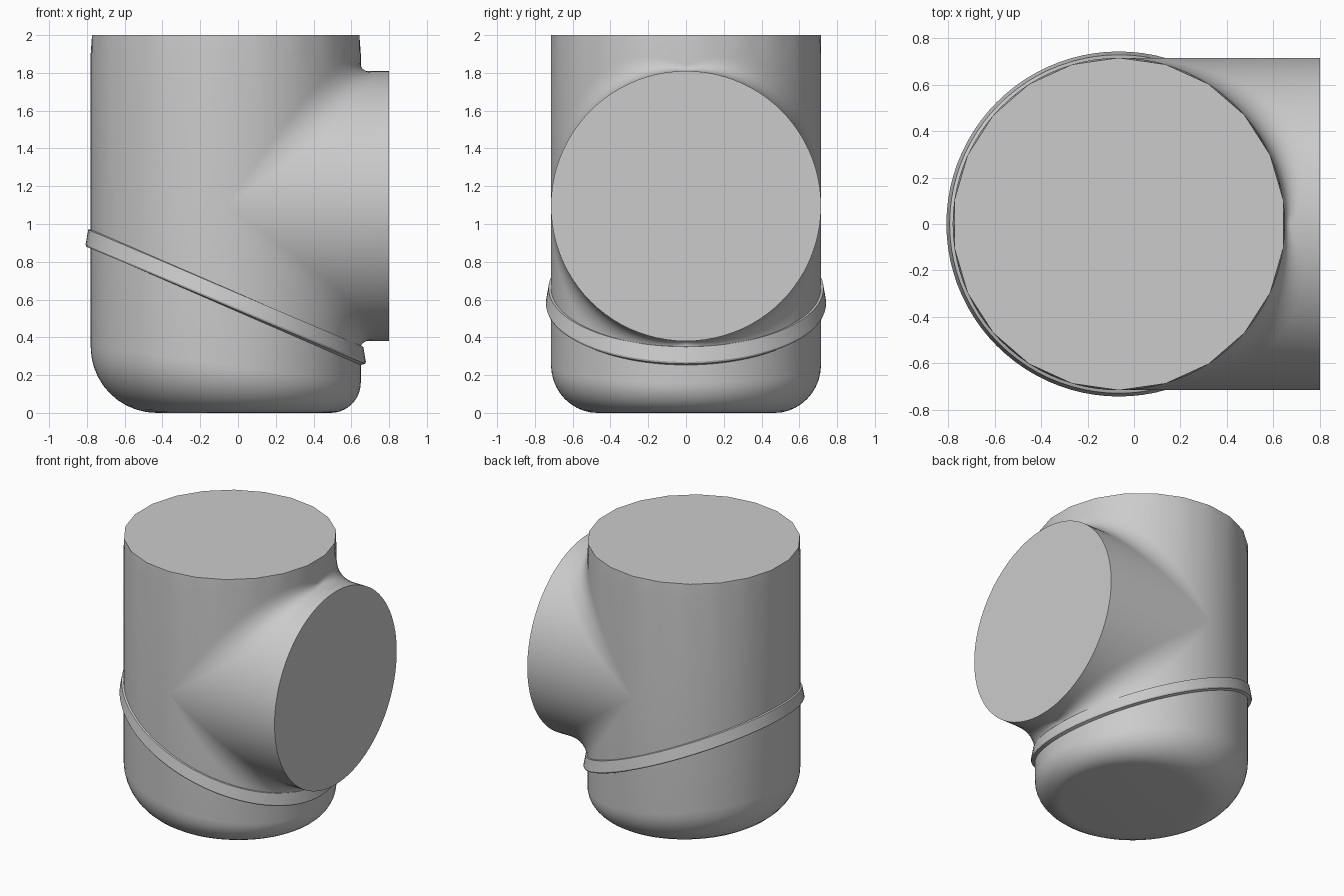
import bpy, bmesh
from math import sin, cos, pi, radians

cube = bpy.data.objects.get("Cube")
if cube:
    bpy.data.objects.remove(cube)

R, CX, CZ = 0.715, -0.065, 1.095     # pipe radius, upright axis x, branch axis z
TOP, END, SEG = 2.0, 0.8, 88
QUARTER = SEG // 4

grey = bpy.data.materials.new("light grey")
grey.use_nodes = True
grey.diffuse_color = (0.6, 0.6, 0.6, 1)
bsdf = next(n for n in grey.node_tree.nodes if n.type == 'BSDF_PRINCIPLED')
bsdf.inputs["Base Color"].default_value = grey.diffuse_color


def angle(i):
    return 2 * pi * i / SEG


def add_strips(bm, columns, closed=False):
    """Skin neighbouring columns of points with quads."""
    cols = [[bm.verts.new(p) for p in col] for col in columns]
    following = cols[1:] + cols[:1] if closed else cols[1:]
    for a, b in zip(cols, following):
        for j in range(len(a) - 1):
            bm.faces.new((a[j], b[j], b[j + 1], a[j + 1]))


def finish(name, bm):
    bmesh.ops.recalc_face_normals(bm, faces=bm.faces)
    mesh = bpy.data.meshes.new(name)
    bm.to_mesh(mesh)
    bm.free()
    mesh.materials.append(grey)
    ob = bpy.data.objects.new(name, mesh)
    bpy.context.collection.objects.link(ob)
    bpy.ops.object.select_all(action='DESELECT')
    ob.select_set(True)
    bpy.context.view_layer.objects.active = ob
    bpy.ops.object.shade_smooth_by_angle(angle=radians(30))
    return ob


def upright(i, z, r=R):
    t = angle(i)
    return (CX + r * cos(t), r * sin(t), z)


def upper_wall(i, z):
    # the rim is a 22-sided polygon that blends into the round wall
    step = 2 * pi / 22
    local = ((i - QUARTER) % 4) * step / 4 - step / 2
    rim = R * cos(step / 2) / cos(local)
    return [upright(i, TOP, rim), upright(i, 1.9), upright(i, z)]


def lower_wall(i, z):
    # bottom rounding is wide on the right-hand end and tight under the branch
    t = angle(i)
    f = 0.255 - 0.095 * cos(t)
    arc = [upright(i, f * (1 - sin(a)), R - f * (1 - cos(a)))
           for a in (pi / 2 * (1 - k / 10) for k in range(11))]
    # the arc runs from the wall down to the base
    arc = [upright(i, f - f * sin(pi / 2 * k / 10), R - f + f * cos(pi / 2 * k / 10))
           for k in range(11)]
    return arc[::-1] + [upright(i, z)]


def branch(i, side):
    """Blend from the upright wall onto the branch, then out to its end."""
    t = angle(i)
    c = R * cos(t)
    w = 0.03 * cos(t) + 0.14 * max(0, sin(2 * abs(t)))
    pts = []
    for k in range(9):
        s = k / 8
        pts.append((CX + c + w * s * s, R * sin(t),
                    CZ + side * (c + w * (1 - s) ** 2)))
    return pts, (END, R * sin(t), CZ + side * c)


# Body: front half carries the branch, back half is plain wall
bm = bmesh.new()
half = range(-QUARTER, QUARTER + 1)
for side, wall in ((1, upper_wall), (-1, lower_wall)):
    columns = []
    for i in half:
        blend, tip = branch(i, side)
        columns.append(wall(i, blend[0][2]) + blend[1:] + [tip])
    add_strips(bm, columns)
    add_strips(bm, [wall(i, CZ) for i in range(QUARTER, 3 * QUARTER + 1)])
bmesh.ops.remove_doubles(bm, verts=bm.verts, dist=0.0001)
# Flat caps on the top, base and branch end
bmesh.ops.holes_fill(bm, edges=[e for e in bm.edges if e.is_boundary], sides=0)
finish("pipe_tee_body", bm)

# Slanted raised band wrapped around the lower body
bm = bmesh.new()
profile = [(R - 0.03, 0.06), (0.728, 0.055), (0.742, -0.025),
           (0.738, -0.035), (R - 0.03, -0.05)]
band = []
for i in range(SEG):
    middle = 0.605 - 0.31 * cos(angle(i))
    band.append([upright(i, middle + dz, r) for r, dz in profile])
    band[-1].append(band[-1][0])
add_strips(bm, band, closed=True)
bmesh.ops.remove_doubles(bm, verts=bm.verts, dist=0.0001)
finish("slanted_band", bm)
